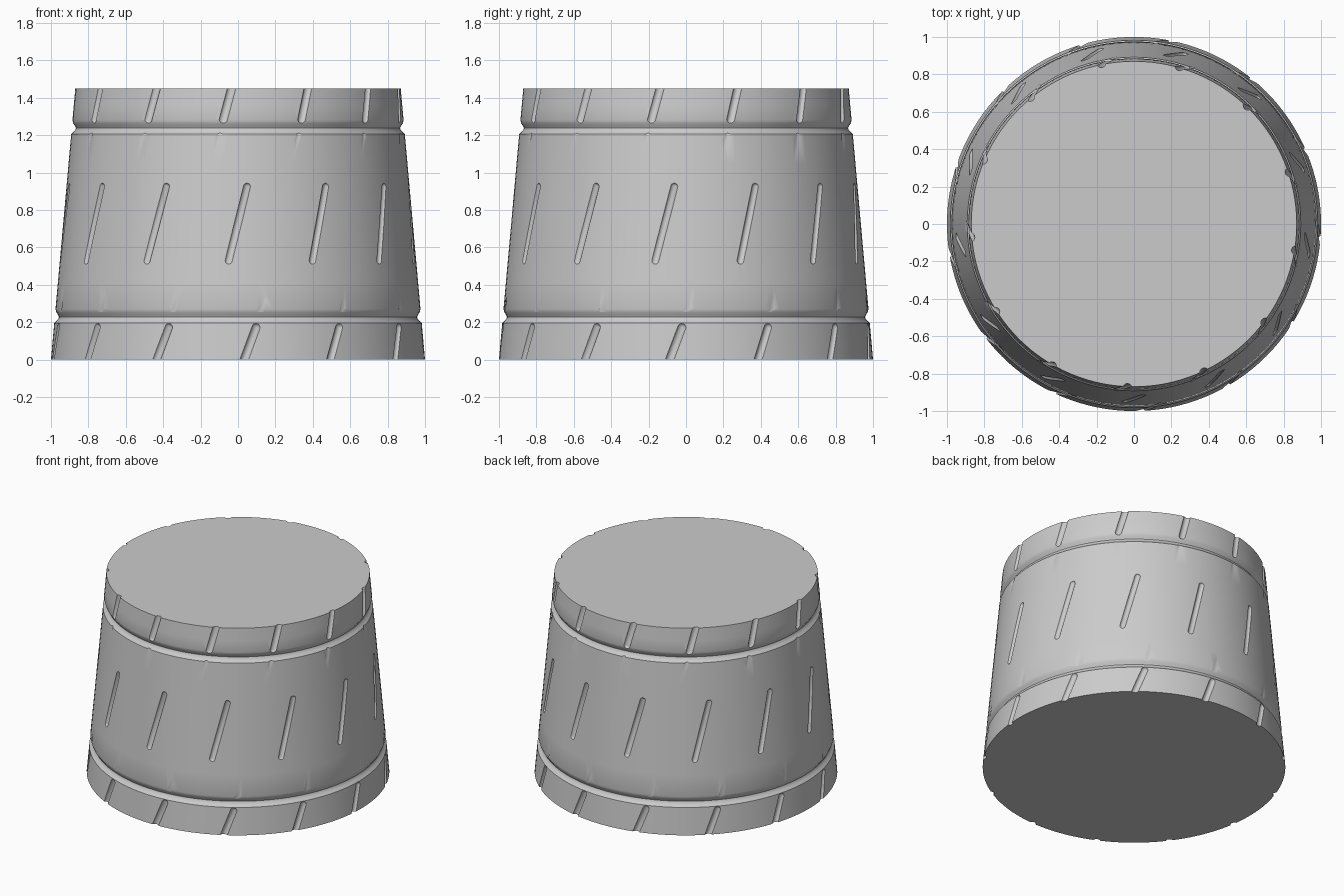
import bpy
import bmesh
from math import sin, cos, radians
from mathutils import Vector, Matrix

cube = bpy.data.objects.get("Cube")
if cube:
    bpy.data.objects.remove(cube, do_unlink=True)

HEIGHT, SEGMENTS, SLOTS = 1.45, 128, 13

grey = bpy.data.materials.new("plain grey")
grey.use_nodes = True
colour = (0.6, 0.6, 0.6, 1)
grey.diffuse_color = colour
grey.node_tree.nodes["Principled BSDF"].inputs["Base Color"].default_value = colour


def wall(z):
    """Radius of the tapered wall at height z."""
    return 1 - 0.13 * z / HEIGHT


def make_object(name, bm):
    mesh = bpy.data.meshes.new(name)
    bm.to_mesh(mesh)
    bm.free()
    obj = bpy.data.objects.new(name, mesh)
    mesh.materials.append(grey)
    bpy.context.collection.objects.link(obj)
    return obj


def ring_groove(z):
    """Profile of a groove with a crisp lower lip and a softer upper one."""
    steps = [(-0.03, 0), (-0.018, 0.011), (-0.006, 0.021), (0.004, 0.022),
             (0.015, 0.016), (0.028, 0.006), (0.045, 0)]
    return [(wall(z + dz) - depth, z + dz) for dz, depth in steps]


# Tapered solid body, turned from a profile
profile = [(wall(0), 0), (wall(0.1), 0.1)] + ring_groove(0.225)
profile += [(wall(z), z) for z in (0.42, 0.6, 0.75, 0.9, 1.05)]
profile += ring_groove(1.235) + [(wall(1.36), 1.36), (wall(HEIGHT), HEIGHT)]

bm = bmesh.new()
rings = []
for r, z in profile:
    angles = [radians(360 * i / SEGMENTS) for i in range(SEGMENTS)]
    rings.append([bm.verts.new((r * cos(a), r * sin(a), z)) for a in angles])
for low, high in zip(rings, rings[1:]):
    for i in range(SEGMENTS):
        j = (i + 1) % SEGMENTS
        bm.faces.new((low[i], low[j], high[j], high[i]))
bm.faces.new(rings[0][::-1])
bm.faces.new(rings[-1])
body = make_object("tapered_body", bm)


def wall_point(angle, z, offset):
    """Point on the wall; the angle runs from the front towards +x."""
    r, a = wall(z) + offset, radians(angle)
    return Vector((r * sin(a), -r * cos(a), z))


def add_capsule(bm, start, end, radius):
    axis = end - start
    verts = bmesh.ops.create_uvsphere(bm, u_segments=16, v_segments=9, radius=radius)["verts"]
    for v in verts:
        v.co.z += axis.length / 2 if v.co.z > 0 else -axis.length / 2
    turn = axis.to_track_quat('Z', 'Y').to_matrix().to_4x4()
    bmesh.ops.transform(bm, matrix=Matrix.Translation((start + end) / 2) @ turn, verts=verts)


# Slanted slots in three rows, and faint tapering scratches beside the grooves
# each row: start (angle, height, offset), end (angle, height, offset), radius
rows = [
    ((0.2, -0.08, 0.008), (5.6, 0.172, 0.008), 0.024),
    ((-3, 0.53, 0.008), (3, 0.925, 0.008), 0.021),
    ((-5.1, 1.285, 0.008), (-0.9, 1.53, 0.008), 0.024),
    ((6.8, 0.255, 0.018), (9, 0.39, 0.025), 0.024),
    ((-8.3, 1.09, 0.025), (-6.2, 1.215, 0.018), 0.024),
]
bm = bmesh.new()
for start, end, radius in rows:
    for i in range(SLOTS):
        turn = 360 * i / SLOTS
        ends = [wall_point(a + turn, z, off) for a, z, off in (start, end)]
        add_capsule(bm, *ends, radius)
cutter = make_object("slot_cutters", bm)
cutter.hide_render = True

# Cut the slots, then smooth while keeping the cut edges crisp
cut = body.modifiers.new("slots", 'BOOLEAN')
cut.operation = 'DIFFERENCE'
cut.solver = 'EXACT'
cut.object = cutter
bpy.ops.object.select_all(action='DESELECT')
body.select_set(True)
bpy.context.view_layer.objects.active = body
bpy.ops.object.modifier_apply(modifier=cut.name)
bpy.data.objects.remove(cutter, do_unlink=True)
bpy.ops.object.shade_smooth_by_angle(angle=radians(35))
